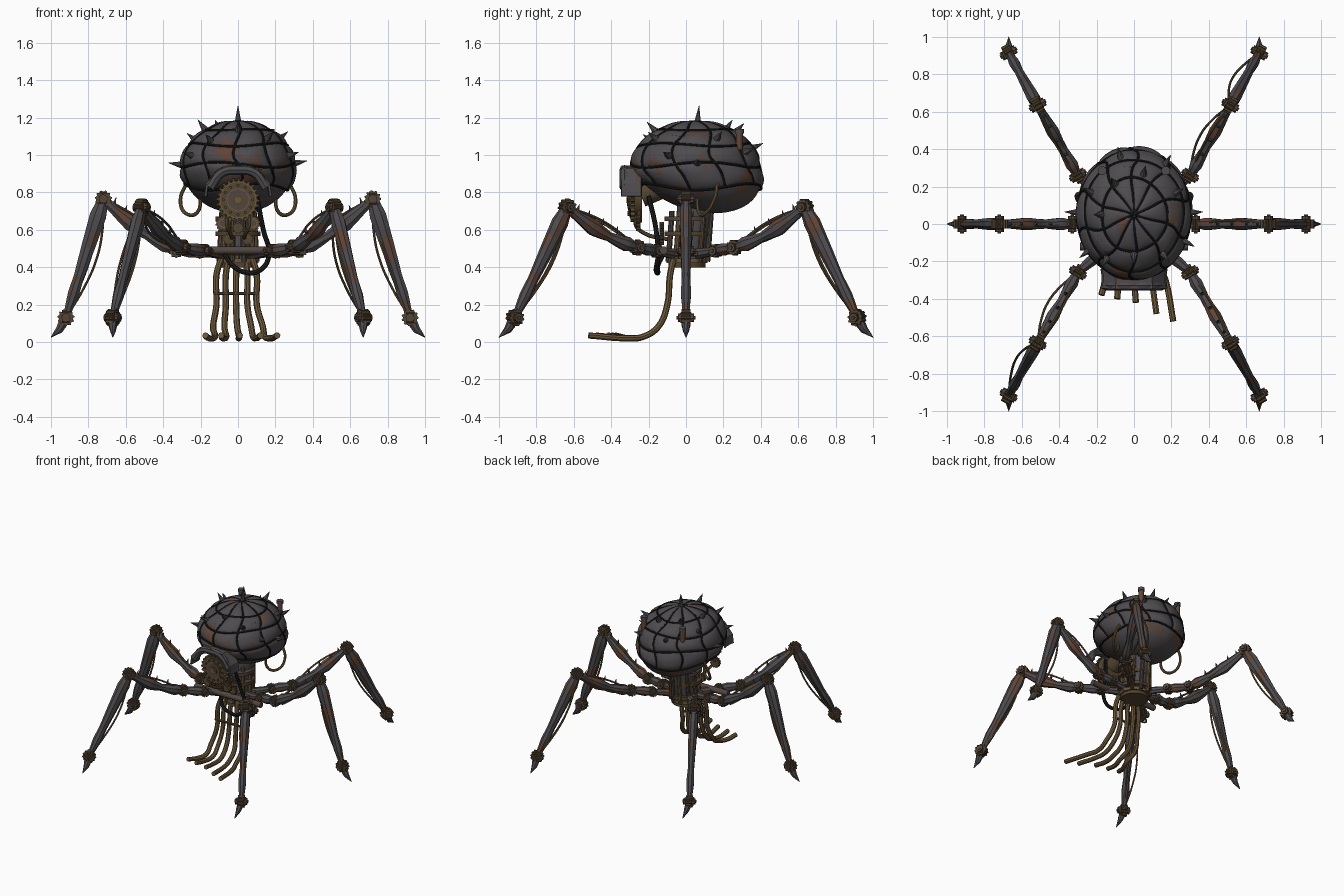
import bpy, bmesh, math
from math import sin, cos, pi, radians
from mathutils import Vector as V, noise

cube = bpy.data.objects.get("Cube")
if cube:
    bpy.data.objects.remove(cube)


def material(name, rgb):
    m = bpy.data.materials.new(name)
    m.use_nodes = True
    m.diffuse_color = (*rgb, 1)
    bsdf = m.node_tree.nodes["Principled BSDF"]
    bsdf.inputs["Base Color"].default_value = (*rgb, 1)
    bsdf.inputs["Roughness"].default_value = 0.7
    return m


IRON = material("dark iron", (0.076, 0.071, 0.076))
STAIN = material("stained iron", (0.085, 0.06, 0.052))
RUST = material("rust", (0.118, 0.058, 0.037))
BRASS = material("aged brass", (0.15, 0.098, 0.043))
BRONZE = material("dark bronze", (0.088, 0.058, 0.029))
BLACK = material("black rubber", (0.012, 0.012, 0.013))
METAL = (IRON, STAIN, RUST)
made = []


def add(name, bm, *mats, rust=None):
    """Turn a bmesh into an object; rust(point) is the noise level above which metal is stained."""
    bmesh.ops.recalc_face_normals(bm, faces=bm.faces)
    if rust:
        for f in bm.faces:
            c = f.calc_center_median()
            level = noise.noise(c * 8) + 0.5 * noise.noise(c * 25) - rust(c)
            f.material_index = 0 if level < 0 else 1 if level < 0.16 else 2
    me = bpy.data.meshes.new(name)
    bm.to_mesh(me)
    bm.free()
    for m in mats:
        me.materials.append(m)
    ob = bpy.data.objects.new(name, me)
    bpy.context.collection.objects.link(ob)
    made.append(ob)
    return ob


def tube(name, pts, r, mat, closed=False):
    cu = bpy.data.curves.new(name, "CURVE")
    cu.dimensions, cu.resolution_u = "3D", 5
    cu.bevel_depth, cu.bevel_resolution, cu.use_fill_caps = r, 2, True
    sp = cu.splines.new("BEZIER")
    sp.bezier_points.add(len(pts) - 1)
    sp.use_cyclic_u = closed
    for bp, p in zip(sp.bezier_points, pts):
        bp.co = p
        bp.handle_left_type = bp.handle_right_type = "AUTO"
    cu.materials.append(mat)
    ob = bpy.data.objects.new(name, cu)
    bpy.context.collection.objects.link(ob)
    made.append(ob)


def loft(name, rings, *mats, rust=None):
    """Skin a list of closed rings of points and cap both ends."""
    bm = bmesh.new()
    rows = [[bm.verts.new(p) for p in ring] for ring in rings]
    n = len(rows[0])
    for a, b in zip(rows, rows[1:]):
        for i in range(n):
            bm.faces.new((a[i], a[(i + 1) % n], b[(i + 1) % n], b[i]))
    bm.faces.new(rows[0])
    bm.faces.new(rows[-1])
    return add(name, bm, *mats, rust=rust)


def ring(c, u, v, ru, rv, n=8):
    return [c + u * ru * cos(2 * pi * (i + .5) / n) + v * rv * sin(2 * pi * (i + .5) / n) for i in range(n)]


def rod(name, a, b, r1, r2, mat, n=10):
    a, b = V(a), V(b)
    u = (b - a).orthogonal().normalized()
    v = (b - a).cross(u).normalized()
    loft(name, [ring(a, u, v, r1, r1, n), ring(b, u, v, r2, r2, n)], mat)


def gear(name, c, axis, r, depth, teeth, mat):
    c, axis = V(c), V(axis).normalized()
    u = axis.orthogonal().normalized()
    v = axis.cross(u)
    rim = []
    for i in range(teeth * 4):
        k, t = r * (1.0 if i % 4 < 2 else 0.84), 2 * pi * i / (teeth * 4)
        rim.append(u * k * cos(t) + v * k * sin(t))
    loft(name, [[c + p + axis * s * depth / 2 for p in rim] for s in (-1, 1)], mat)


def beam(name, stations, side, rust):
    """Armoured limb: stations are (point, depth, width)."""
    rings = []
    for i, (p, d, w) in enumerate(stations):
        lo, hi = stations[max(i - 1, 0)][0], stations[min(i + 1, len(stations) - 1)][0]
        rings.append(ring(p, (hi - lo).cross(side).normalized(), side, d, w))
    loft(name, rings, *METAL, rust=lambda c: rust)


# ---- armoured shell -------------------------------------------------------
def body(az, el, k=1.0):
    s = sin(el)
    return V((0.305 * k * cos(el) * cos(az), 0.05 + 0.345 * k * cos(el) * sin(az) + 0.1 * max(0, -s),
              0.93 + 0.25 * k * s))


SECTORS, LEVELS = 10, [-24, 4, 30, 55, 88]


def shell(u, v, lift=0.0):
    i = min(int(v), 3)
    el = LEVELS[i] + (LEVELS[i + 1] - LEVELS[i]) * (v - i)
    el += 4.5 * sin(2 * pi * 3 * u / SECTORS + 2.1 * int(v + .5)) * (1 - v / 4)
    az = 360 / SECTORS * u + 5 * sin(v * 2.2 + 1) + 18
    puff = 0.05 * (abs(sin(pi * u)) * abs(sin(pi * v))) ** 0.5
    return body(radians(az), radians(el), 0.985 + puff + lift)


def shell_rust(c):
    """Rust gathers on the lower rim and above the face."""
    face = max(0, 1 - (c - V((0, -.27, .9))).length / .24)
    return 0.52 - 0.9 * face - 1.2 * max(0, .9 - c.z)


N, M = 12, 9
bm = bmesh.new()
grid = [[bm.verts.new(shell(i / N, j / M)) for i in range(SECTORS * N)] for j in range(4 * M + 1)]
for a, b in zip(grid, grid[1:]):
    for i in range(len(a)):
        k = (i + 1) % len(a)
        bm.faces.new((a[i], a[k], b[k], b[i]))
bm.faces.new(grid[-1])
add("shell_plates", bm, *METAL, rust=shell_rust)

# dark seams between the plates
for v in range(4):
    tube(f"ring_seam_{v}", [shell(u / 2, v, 0.012) for u in range(SECTORS * 2)], 0.0065, BLACK, True)
for u in range(SECTORS):
    tube(f"rib_seam_{u}", [shell(u, v / 2, 0.012) for v in range(9)], 0.0065, BLACK)

# belly, rusty under the rim and dark below
bm = bmesh.new()
bmesh.ops.create_uvsphere(bm, u_segments=64, v_segments=48, radius=1)
for vert in bm.verts:
    d = vert.co.normalized()
    vert.co = body(math.atan2(d.y, d.x), math.asin(max(-1, min(1, d.z))), 0.965)
add("belly", bm, *METAL, rust=lambda c: 0.12 - 2.5 * (c.z - .78) + 0.9 * max(0, c.y - .1))

# spikes and pipes on the shell
for i, (az, el) in enumerate([(2, 6), (178, 4), (25, 38), (155, 36), (270, 52), (125, 55), (235, 35), (310, 38),
                              (75, 50), (215, 15), (335, 15), (105, 25), (55, 20), (180, 55)]):
    p = body(radians(az), radians(el))
    n = (p - V((0, 0.05, 0.9))).normalized()
    rod(f"shell_spike_{i}", p, p + n * 0.068, 0.02, 0.001, IRON, 8)
rod("crown_spike", (0, 0.06, 1.16), (0, 0.07, 1.265), 0.022, 0.001, IRON, 8)
for s in (-1, 1):
    rod("back_pipe", (.17 * s, .285, 1.0), (.17 * s, .285, 1.135), 0.019, 0.019, RUST, 12)
    rod("back_pipe_collar", (.17 * s, .285, 1.115), (.17 * s, .285, 1.14), 0.024, 0.024, IRON, 12)

# ---- face -----------------------------------------------------------------
arch = [(-.18, .78), (-.17, .85), (-.1, .93), (0, .945), (.1, .93), (.17, .85), (.18, .78)]
bm = bmesh.new()
rows = [[bm.verts.new((x * k, y, z)) for x, z in arch] for y, k in ((-.345, 1), (-.31, .97), (-.27, .97), (-.24, 1))]
for a, b in zip(rows, rows[1:]):
    for i in range(len(arch) - 1):
        bm.faces.new((a[i], a[i + 1], b[i + 1], b[i]))
hood = add("face_hood", bm, *METAL, rust=lambda c: 0.0)
hood.modifiers.new("thickness", "SOLIDIFY").thickness = 0.012
tube("hood_lip", [(x * .88, -.33, z - .025) for x, z in arch[1:-1]], 0.026, IRON)

rod("face_backing", (0, -.275, .76), (0, -.235, .76), .105, .095, BRONZE, 32)
gear("face_gear", (0, -.285, .76), (0, 1, 0), .118, .025, 24, BRONZE)
for i, (r, m) in enumerate([(.1, BRASS), (.093, BRONZE), (.062, BRASS), (.056, STAIN), (.032, BRONZE), (.016, BRASS)]):
    rod(f"face_ring_{i}", (0, -.27, .76), (0, -.299 - .004 * i, .76), r, r, m, 28)
for i in range(12):
    t = 2 * pi * i / 12
    x, z = .078 * cos(t), .76 + .078 * sin(t)
    rod(f"face_bolt_{i}", (x, -.29, z), (x, -.312, z), .008, .008, STAIN, 6)
rod("neck", (0, -.24, .78), (0, -.1, .84), .06, .06, BRONZE, 12)
for s in (-1, 1):
    gear("jaw_gear", (.08 * s, -.255, .635), (0, 1, 0), .042, .025, 12, BRONZE)
    rod("jaw_ring", (.08 * s, -.25, .635), (.08 * s, -.272, .635), .026, .026, BRASS, 16)
    rod("jaw_hub", (.08 * s, -.25, .635), (.08 * s, -.278, .635), .018, .018, STAIN)
    rod("jaw_strut", (.06 * s, -.25, .74), (.08 * s, -.25, .64), .014, .014, BRONZE)
    tube("jaw_hose", [(.05 * s, -.25, .7), (.06 * s, -.27, .63), (.04 * s, -.22, .58), (.03 * s, -.1, .55)], .011, BRASS)
    tube("side_hoop", [(.27 * s, .17, .86), (.308 * s, .15, .76), (.275 * s, .1, .685), (.22 * s, .07, .69),
                       (.2 * s, .06, .8)], .01, BRASS)

# ---- central column -------------------------------------------------------
rod("column", (0, .02, .42), (0, .05, .73), .075, .1, IRON, 16)
for i in range(10):
    t = 2 * pi * i / 10
    rod(f"column_pipe_{i}", (.1 * cos(t), .01 + .11 * sin(t), .43), (.085 * cos(t), .03 + .11 * sin(t), .7),
        .015, .015, (BRASS, BRONZE, STAIN)[i % 3])
for z, r, m in ((.41, .1, BRONZE), (.435, .11, BRASS), (.475, .125, BRONZE), (.58, .12, BRONZE), (.66, .12, STAIN)):
    rod("column_collar", (0, .005, z - .012), (0, .005, z + .012), r, r, m, 24)
rod("cross_bar", (-.29, -.12, .49), (.29, -.12, .49), .022, .022, STAIN, 12)
for x, z in ((-.05, .55), (.05, .55), (0, .61)):
    gear("chest_gear", (x, -.13, z), (0, 1, 0), .032, .025, 10, BRONZE)
tube("black_hose", [(.1, -.2, .78), (.135, -.16, .6), (.165, -.15, .46), (.12, -.16, .385), (.05, -.15, .37),
                    (-.03, -.15, .41), (-.07, -.12, .47)], .013, BLACK)

# trailing hoses and their tie bar
for i, (x, xe, ye) in enumerate([(-.115, -.175, -.38), (-.065, -.09, -.4), (-.01, .01, -.42), (.05, .12, -.48),
                                 (.1, .21, -.52)]):
    m = x + (xe - x) * .3
    tube(f"floor_hose_{i}", [(x * .7, -.06, .47), (x, -.085, .36), (x, -.1, .2), (m, -.15, .08), (m + .01, -.23, .028),
                             ((m + xe) / 2, -.31, .02), (xe, ye, .035)], .017, BRASS)
rod("hose_tie_bar", (-.13, -.1, .26), (.11, -.1, .26), .009, .009, BRONZE, 8)


# ---- legs -----------------------------------------------------------------
def joint(name, p, side, r):
    gear(name + "_gear", p, side, r, .046, 11, BRONZE)
    gear(name + "_cross_gear", p, side.cross(V((0, 0, 1))), r * .88, .04, 9, BRONZE)
    rod(name + "_hub", p - side * .043, p + side * .043, .024, .024, STAIN, 10)
    rod(name + "_pin", p - side * .05, p + side * .05, .011, .011, BRONZE, 8)


def along(a, b, shape, bow=V()):
    steps = 4
    pts = []
    for (t0, d0, w0), (t1, d1, w1) in zip(shape, shape[1:]):
        for k in range(steps):
            f = k / steps
            t = t0 + (t1 - t0) * f
            pts.append((a.lerp(b, t) + bow * sin(pi * t), d0 + (d1 - d0) * f, w0 + (w1 - w0) * f))
    return pts + [(b, *shape[-1][1:])]


UPPER = [(0, .022, .02), (.15, .042, .036), (.4, .026, .024), (.62, .045, .036), (.85, .03, .026), (1, .024, .02)]
LOWER = [(0, .03, .024), (.14, .048, .036), (.4, .04, .03), (.65, .03, .024), (.8, .033, .03), (1, .018, .016)]


def leg(name, points, sway):
    root, hip, knee, foot, tip = points
    out = V((knee.x - hip.x, knee.y - hip.y, 0)).normalized()
    up = V((0, 0, 1))
    side = out.cross(up)
    beam(name + "_hip_arm", along(root, hip, [(0, .03, .03), (.4, .024, .024), (.7, .036, .034), (1, .022, .022)]),
         side, .05)
    beam(name + "_upper", along(hip, knee, UPPER, up * -.03), side, .12)
    beam(name + "_lower", along(knee, foot, LOWER), side, .25)
    joint(name + "_root", root.lerp(hip, .5), side, .036)
    joint(name + "_hip", hip, side, .042)
    joint(name + "_knee", knee, side, .046)
    joint(name + "_foot", foot, side, .046)
    # hooked claw
    bend = foot.lerp(tip, .45) - up * .018
    beam(name + "_claw", [(foot, .02, .02), (foot.lerp(bend, .6), .026, .024), (bend, .022, .018), (tip, .002, .002)],
         side, .6)
    # cables bowing beside each limb and barbs along its ridge
    for a, b, bow in ((hip, knee, side * sway - up * .045), (knee, foot, side * sway - out * .03),
                      (knee, foot, -side * .01 - out * .065), (hip, knee, -side * .02 + up * .03)):
        tube(name + "_cable", [a.lerp(b, t) + bow * sin(pi * t) for t in (.02, .25, .5, .75, .98)], .0065, BRASS)
    for t in (.3, .5, .7, .85):
        p = hip.lerp(knee, t) + up * .015
        rod(name + "_barb", p, p + up * .035 - out * .01, .01, .001, IRON, 6)


for sx, xn in ((1, "left"), (-1, "right")):
    leg(f"{xn}_middle_leg", [V((x * sx, 0, z)) for x, z in ((.08, .47), (.33, .49), (.72, .765), (.92, .13), (1, .025))],
        .02)
    for sy, yn in ((1, "back"), (-1, "front")):
        leg(f"{xn}_{yn}_leg", [V((x * sx, y * sy, z)) for x, y, z in
                               ((.07, .06, .47), (.3, .26, .505), (.515, .635, .72), (.67, .915, .13), (.67, 1, .025))],
            -.06 * sx if sx == sy else .02)

# ---- finish: curves to meshes, smooth shading with sharp edges kept -------
bpy.ops.object.select_all(action="DESELECT")
for ob in made:
    ob.select_set(True)
bpy.context.view_layer.objects.active = made[0]
bpy.ops.object.convert(target="MESH")
bpy.ops.object.shade_smooth_by_angle(angle=radians(32))
